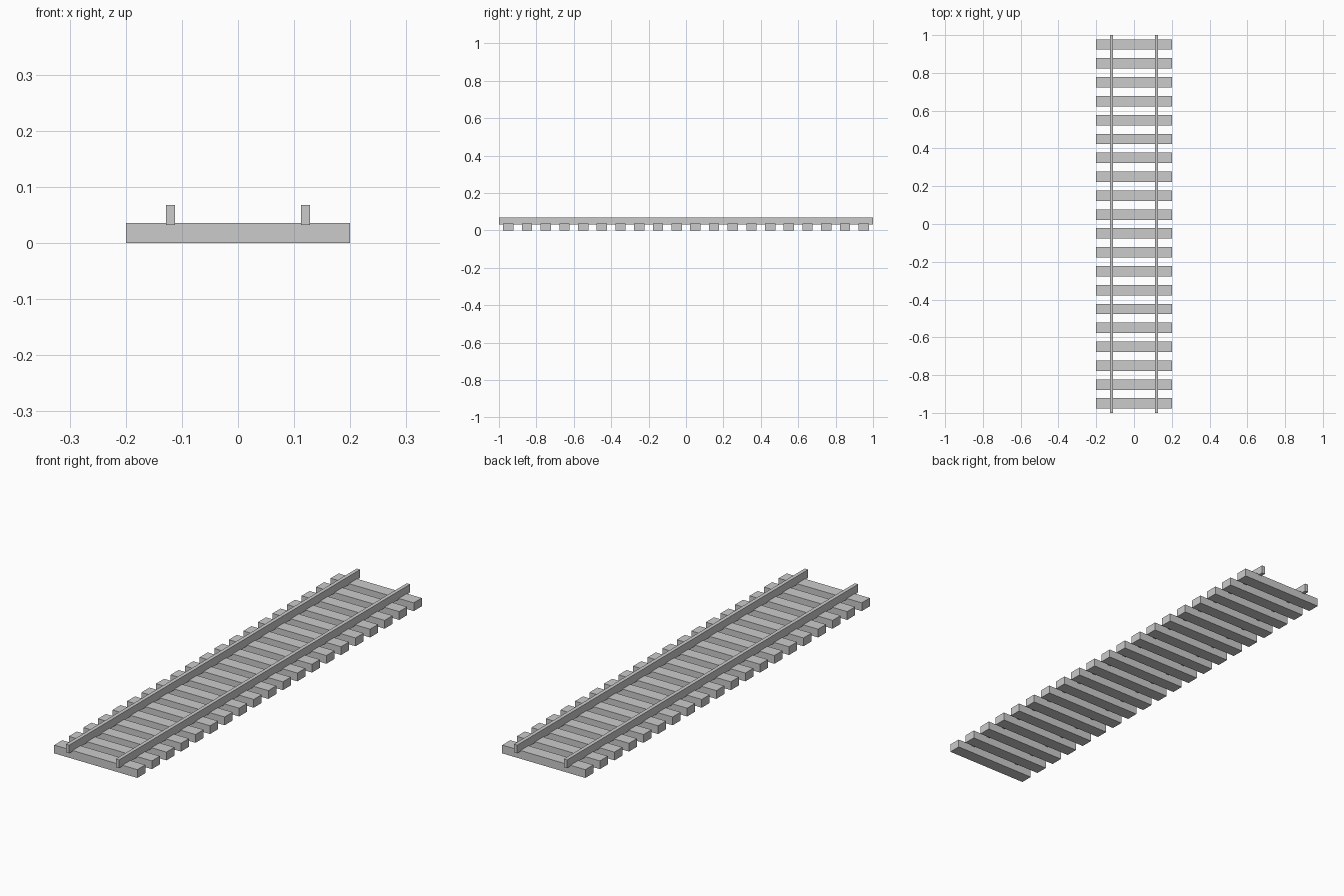
import bpy

if "Cube" in bpy.data.objects:
    bpy.data.objects.remove(bpy.data.objects["Cube"])

grey = bpy.data.materials.new("plain grey")
grey.diffuse_color = (0.6, 0.6, 0.6, 1)
grey.use_nodes = True
grey.node_tree.nodes["Principled BSDF"].inputs["Base Color"].default_value = grey.diffuse_color


def box(name, x, y, z0, z1, width, length):
    bpy.ops.mesh.primitive_cube_add(size=1, location=(x, y, (z0 + z1) / 2))
    ob = bpy.context.object
    ob.name = name
    ob.scale = (width, length, z1 - z0)
    bpy.ops.object.transform_apply(location=False, rotation=False, scale=True)
    ob.data.materials.append(grey)
    return ob


# Twenty evenly spaced sleepers
for i in range(20):
    box(f"sleeper_{i + 1:02d}", 0, -0.95 + 0.1 * i, 0, 0.036, 0.4, 0.055)

# Two rails, sunk slightly into the sleepers
for side, x in (("left", -0.12), ("right", 0.12)):
    box(f"{side}_rail", x, 0, 0.032, 0.068, 0.016, 2.0)
